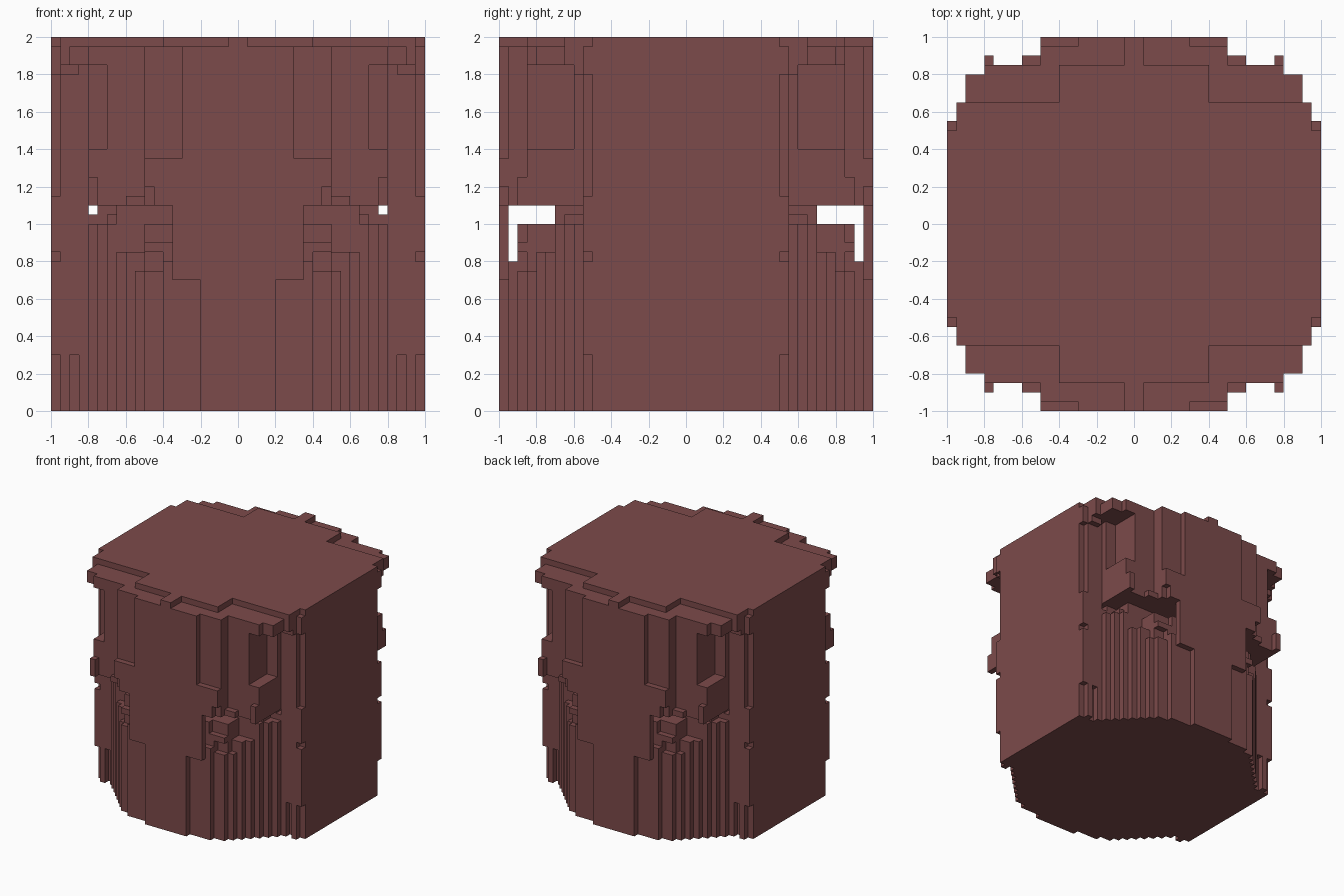
import bpy, bmesh

cube = bpy.data.objects.get("Cube")
if cube:
    bpy.data.objects.remove(cube)

U = 0.05          # block size
cells = set()     # filled blocks of one quarter; mirrored in x and y when meshed


def box(x, y, z, fill=True):
    """Fill or carve a quarter box, given as block ranges."""
    new = {(i, j, k) for i in range(*x) for j in range(*y) for k in range(*z)}
    if fill:
        cells.update(new)
    else:
        cells.difference_update(new)


def steps(z, outline):
    """Stack a stepped outline: each pair is (x limit, y limit)."""
    for x, y in outline:
        box((0, x), (0, y), z)


# Lower drum with vertical fins of several heights
steps((0, 15), [(4, 20), (8, 19), (10, 18), (11, 17), (12, 16), (13, 15), (14, 14), (15, 13), (16, 12)])
steps((15, 16), [(8, 19)])
steps((15, 17), [(8, 18), (10, 17), (12, 16), (13, 15)])
steps((17, 18), [(10, 18)])
steps((15, 20), [(7, 18), (10, 17), (14, 14), (15, 13), (16, 12)])

# Recessed neck between the two halves
steps((20, 21), [(13, 14), (14, 13), (16, 11)])
steps((21, 22), [(13, 14), (15, 11)])

# Upper housing
steps((22, 39), [(10, 19), (16, 17)])
box((0, 9), (0, 20), (22, 24))
box((0, 10), (0, 20), (24, 27))
box((0, 6), (0, 20), (27, 39))
box((10, 12), (17, 18), (22, 23))                  # small ledge
box((15, 16), (17, 18), (22, 25))                  # small post
box((14, 16), (12, 17), (28, 37), fill=False)      # corner recess

# Front and back aprons hanging over the fins
box((0, 4), (19, 20), (0, 22))
box((0, 7), (19, 20), (14, 22))

# Flat side slabs with edge notches
box((16, 20), (0, 11), (0, 39))
for z in ((0, 6), (16, 17), (23, 36)):
    box((19, 20), (10, 11), z, fill=False)
box((17, 18), (10, 11), (0, 6), fill=False)

# Stepped rim and lid
box((17, 19), (0, 12), (36, 37))
steps((37, 39), [(16, 17), (18, 16), (19, 13)])
steps((39, 40), [(1, 20), (8, 17), (19, 13), (20, 10)])

# Mirror the quarter into the full block set
full = {(sx * i - (sx < 0), sy * j - (sy < 0), k)
        for i, j, k in cells for sx in (1, -1) for sy in (1, -1)}

# Mesh only the exposed block sides, then merge the flat areas
bm = bmesh.new()
verts = {}


def vert(p):
    if p not in verts:
        verts[p] = bm.verts.new([c * U for c in p])
    return verts[p]


for cell in full:
    for axis in range(3):
        for side in (0, 1):
            near = list(cell)
            near[axis] += 1 if side else -1
            if tuple(near) in full:
                continue
            corners = []
            for a, b in ((0, 0), (1, 0), (1, 1), (0, 1)):
                p = list(cell)
                p[axis] += side
                p[(axis + 1) % 3] += a
                p[(axis + 2) % 3] += b
                corners.append(vert(tuple(p)))
            bm.faces.new(corners if side else corners[::-1])

bmesh.ops.dissolve_limit(bm, angle_limit=0.01, verts=bm.verts[:], edges=bm.edges[:])
mesh = bpy.data.meshes.new("stepped_drum")
bm.to_mesh(mesh)
bm.free()

# Dull red-brown colour
mat = bpy.data.materials.new("red_brown")
mat.use_nodes = True
color = (0.202, 0.069, 0.069, 1)
mat.diffuse_color = color
mat.node_tree.nodes["Principled BSDF"].inputs["Base Color"].default_value = color
mesh.materials.append(mat)

drum = bpy.data.objects.new("stepped_drum", mesh)
bpy.context.scene.collection.objects.link(drum)
